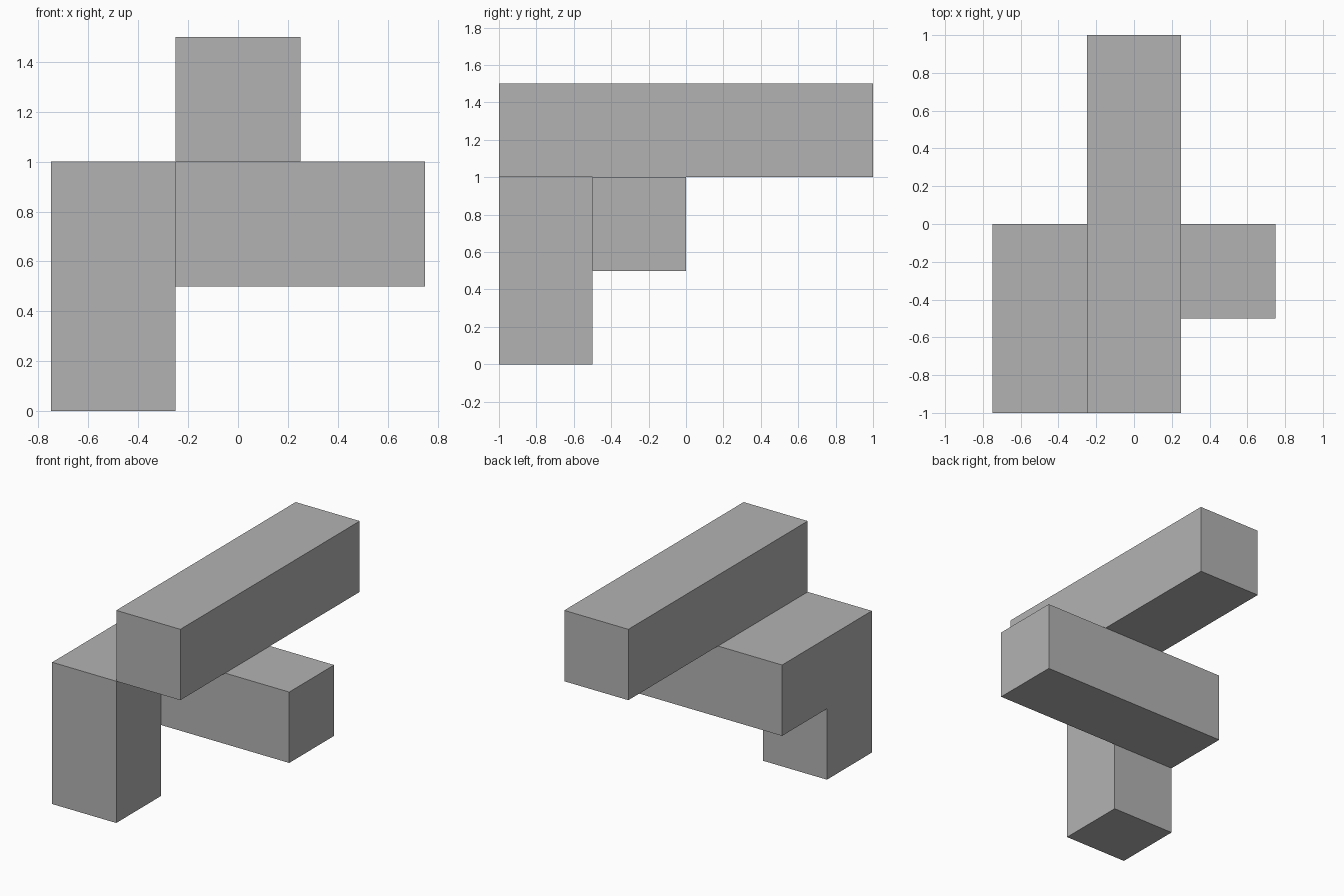
import bpy
import bmesh
from mathutils import Matrix, Vector

cube = bpy.data.objects.get("Cube")
if cube:
    bpy.data.objects.remove(cube, do_unlink=True)

# One plain grey for the whole model
GREY = (0.45, 0.45, 0.45, 1.0)
grey = bpy.data.materials.new("plain_grey")
grey.use_nodes = True
grey.diffuse_color = GREY
grey.node_tree.nodes["Principled BSDF"].inputs["Base Color"].default_value = GREY

THICK = 0.5  # every bar has the same square section


def add_bar(name, centre, size):
    """Flat-faced bar with its origin at its centre."""
    mesh = bpy.data.meshes.new(name)
    bm = bmesh.new()
    bmesh.ops.create_cube(bm, size=1, matrix=Matrix.Diagonal((*size, 1)))
    bm.to_mesh(mesh)
    bm.free()
    mesh.materials.append(grey)
    bar = bpy.data.objects.new(name, mesh)
    bar.location = Vector(centre)
    bpy.context.collection.objects.link(bar)
    return bar


# Upright post, crossbar behind it, and long beam lying on both
add_bar("post", (-0.5, -0.75, 0.5), (THICK, THICK, 1.0))
add_bar("crossbar", (0, -0.25, 0.75), (1.5, THICK, THICK))
add_bar("top_beam", (0, 0, 1.25), (THICK, 2.0, THICK))
